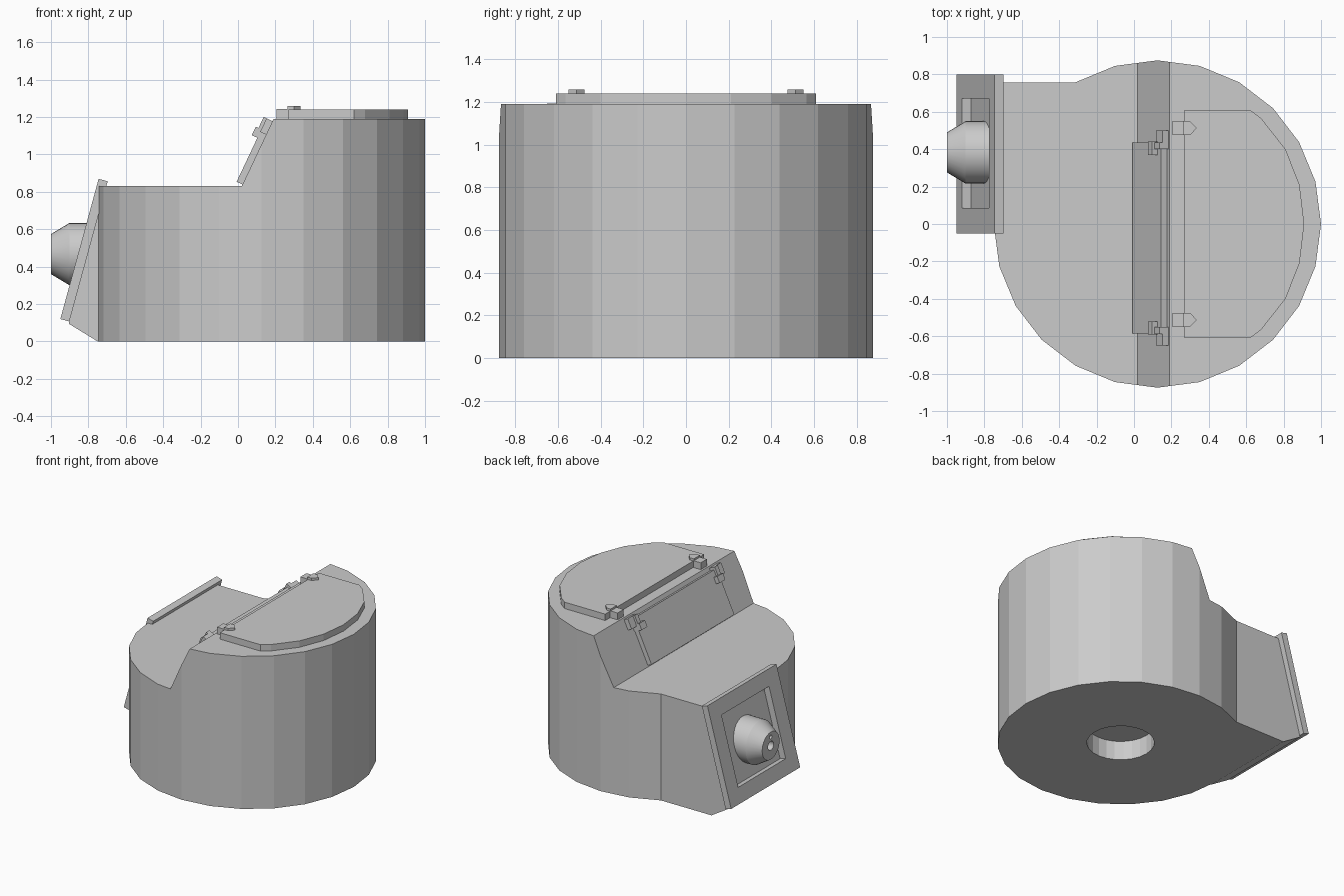
import bpy, bmesh, math
from mathutils import Matrix, Vector

if "Cube" in bpy.data.objects:
    bpy.data.objects.remove(bpy.data.objects["Cube"])

grey = bpy.data.materials.new("plain grey")
grey.use_nodes = True
grey.diffuse_color = (0.6, 0.6, 0.6, 1)
grey.node_tree.nodes["Principled BSDF"].inputs["Base Color"].default_value = (0.6, 0.6, 0.6, 1)


def finish(name, bm, matrix=None):
    if matrix:
        bm.transform(matrix)
    bmesh.ops.recalc_face_normals(bm, faces=bm.faces)
    mesh = bpy.data.meshes.new(name)
    bm.to_mesh(mesh)
    bm.free()
    mesh.materials.append(grey)
    ob = bpy.data.objects.new(name, mesh)
    bpy.context.collection.objects.link(ob)
    return ob


def prism(name, outline, direction, matrix=None):
    """Extrude a closed outline of 3D points along a direction."""
    bm = bmesh.new()
    face = bm.faces.new([bm.verts.new(p) for p in outline])
    new = bmesh.ops.extrude_face_region(bm, geom=[face])["geom"]
    bmesh.ops.translate(bm, vec=direction, verts=[v for v in new if isinstance(v, bmesh.types.BMVert)])
    return finish(name, bm, matrix)


def side_prism(name, outline, y0, y1):
    return prism(name, [(x, y0, z) for x, z in outline], (0, y1 - y0, 0))


def box(name, x, y, z, matrix=None):
    corners = [(x[0], y[0], z[0]), (x[1], y[0], z[0]), (x[1], y[1], z[0]), (x[0], y[1], z[0])]
    return prism(name, corners, (0, 0, z[1] - z[0]), matrix)


def lathe(name, profile, segments, matrix):
    """Revolve (radius, height) points about the local z axis."""
    bm = bmesh.new()
    rings = []
    for r, h in profile:
        rings.append([bm.verts.new((r * math.cos(a), r * math.sin(a), h))
                      for a in (2 * math.pi * i / segments for i in range(segments))])
    for a, b in zip(rings, rings[1:]):
        for i in range(segments):
            j = (i + 1) % segments
            bm.faces.new((a[i], a[j], b[j], b[i]))
    bm.faces.new(rings[0])
    bm.faces.new(rings[-1])
    return finish(name, bm, matrix)


def combine(target, tool, operation):
    mod = target.modifiers.new(operation, "BOOLEAN")
    mod.operation, mod.object, mod.solver = operation, tool, "EXACT"
    bpy.context.view_layer.objects.active = target
    bpy.ops.object.modifier_apply(modifier=mod.name)
    bpy.data.objects.remove(tool)


def tilted(origin, up):
    """Frame with x up the slope, y across it and z out of it."""
    u = Vector(up).normalized()
    v = Vector((0, 1, 0))
    m = Matrix((u, v, u.cross(v))).transposed().to_4x4()
    m.translation = origin
    return m


SLOPE = tilted((0.02, 0, 0.83), (0.17, 0, 0.36))
SHIELD = tilted((-0.95, 0, 0.12), (0.205, 0, 0.75))
CENTRE = Matrix.Translation((0.125, 0, 0))

# Round body with a side housing, a cut-down deck and a socket underneath
body = lathe("turret_body", [(0.875, 0), (0.875, 1.19)], 24, CENTRE)
housing = side_prism("housing", [(-0.75, 0), (-0.905, 0.095), (-0.697, 0.857), (-0.3, 0.857), (-0.3, 0)],
                     -0.04, 0.757)
combine(body, housing, "UNION")
deck_cut = side_prism("deck_cut", [(-1.2, 0.83), (0.02, 0.83), (0.228, 1.27), (-1.2, 1.27)], -1.2, 1.2)
combine(body, deck_cut, "DIFFERENCE")
socket = lathe("socket", [(0.24, -0.1), (0.24, 0.15)], 24, CENTRE)
combine(body, socket, "DIFFERENCE")

# Tilted shield frame with a rectangular opening
shield = box("shield_frame", (0, 0.777), (-0.05, 0.80), (-0.05, 0), SHIELD)
combine(shield, box("opening", (0.115, 0.66), (0.085, 0.67), (-0.1, 0.1), SHIELD), "DIFFERENCE")

# Stubby muzzle pointing out of the opening
muzzle_frame = Matrix.Translation((0, 0.383, 0.467)) @ Matrix.Rotation(-math.pi / 2, 4, "Y")
muzzle = lathe("muzzle", [(0.167, 0.7), (0.167, 0.9), (0.107, 1), (0.035, 1), (0.035, 0.95)],
               32, muzzle_frame)
sight_frame = Matrix.Translation((0, 0.383, 0.535)) @ Matrix.Rotation(-math.pi / 2, 4, "Y")
combine(muzzle, lathe("sight_hole", [(0.015, 0.95), (0.015, 1.1)], 12, sight_frame), "DIFFERENCE")
bpy.ops.object.select_all(action="DESELECT")
muzzle.select_set(True)
bpy.context.view_layer.objects.active = muzzle
bpy.ops.object.shade_smooth_by_angle(angle=math.radians(25))

# D-shaped roof hatch
half = [(0.27, 0.61), (0.62, 0.61), (0.68, 0.565), (0.81, 0.4), (0.885, 0.21)]
outline = half + [(0.91, 0)] + [(x, -y) for x, y in reversed(half)]
prism("roof_hatch", [(x, y, 1.185) for x, y in outline], (0, 0, 0.055))

# Roof hatch hinges
for side, label in ((1, "back"), (-1, "front")):
    y0, y1 = sorted((side * 0.475, side * 0.55))
    box("roof_hinge_block_" + label, (0.205, 0.275), (y0, y1), (1.18, 1.243))
    tab = [(0.265, y0), (0.30, y0), (0.335, (y0 + y1) / 2), (0.30, y1), (0.265, y1)]
    prism("roof_hinge_tab_" + label, [(x, y, 1.23) for x, y in tab], (0, 0, 0.028))

# Door on the sloped face, with hinges mirrored about its middle
MIDDLE = -0.075
box("slope_door", (0.01, 0.365), (MIDDLE - 0.51, MIDDLE + 0.51), (-0.005, 0.035), SLOPE)
parts = {
    "strap": ((0.27, 0.32), (0.445, 0.515), (0, 0.068)),
    "arm": ((0.27, 0.385), (0.475, 0.512), (0, 0.052)),
    "knuckle": ((0.305, 0.385), (0.505, 0.575), (-0.005, 0.035)),
}
for side, label in ((1, "back"), (-1, "front")):
    for part, (s, y, n) in parts.items():
        span = sorted(MIDDLE + side * v for v in y)
        box("door_hinge_" + part + "_" + label, s, span, n, SLOPE)
